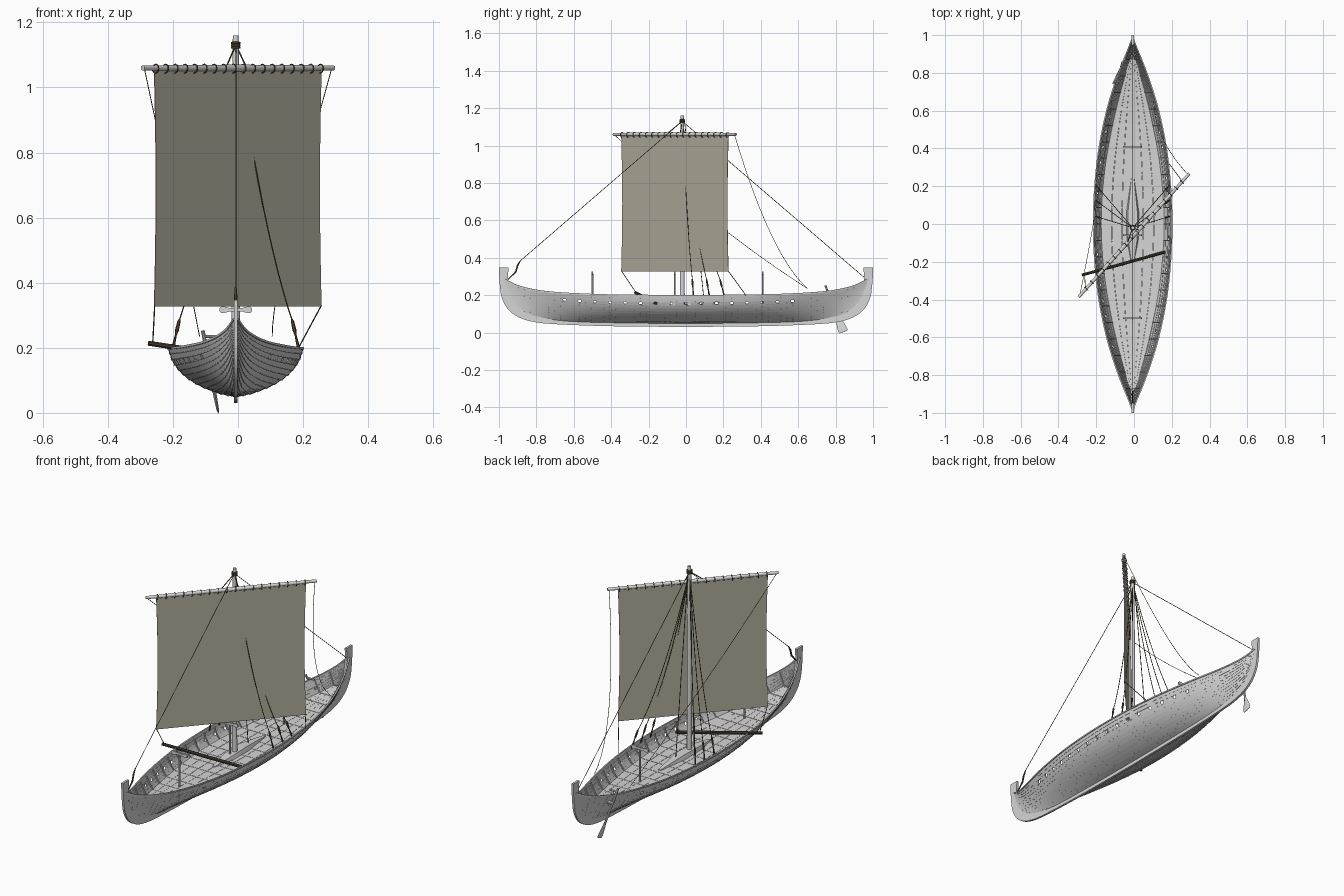
import bpy, bmesh, math
from mathutils import Vector as V, Matrix

if "Cube" in bpy.data.objects:
    bpy.data.objects.remove(bpy.data.objects["Cube"])

CX = -0.007          # hull and mast centre line


def material(name, c):
    m = bpy.data.materials.new(name)
    m.diffuse_color = (*c, 1)
    m.use_nodes = True
    m.node_tree.nodes["Principled BSDF"].inputs["Base Color"].default_value = m.diffuse_color
    return m


WOOD = material("pale grey wood", (0.67, 0.67, 0.67))
SAIL = material("olive canvas", (0.45, 0.425, 0.335))
ROPE = material("brown rope", (0.10, 0.072, 0.03))
SPAR = material("dark spar wood", (0.065, 0.052, 0.033))


def put(name, bm, mat, x=0.0, mirror=False, angle=35):
    bmesh.ops.recalc_face_normals(bm, faces=bm.faces)
    me = bpy.data.meshes.new(name)
    bm.to_mesh(me)
    bm.free()
    me.materials.append(mat)
    me.polygons.foreach_set("use_smooth", [True] * len(me.polygons))
    me.set_sharp_from_angle(angle=math.radians(angle))
    ob = bpy.data.objects.new(name, me)
    ob.location.x = x
    bpy.context.collection.objects.link(ob)
    if mirror:
        ob.modifiers.new("mirror", 'MIRROR')
    return ob


def loft(bm, rings):
    """Closed skin through equal rings of points, capped at both ends."""
    vs = [[bm.verts.new(p) for p in r] for r in rings]
    n = len(vs[0])
    for a, b in zip(vs, vs[1:]):
        for i in range(n):
            bm.faces.new((a[i], a[(i + 1) % n], b[(i + 1) % n], b[i]))
    bm.faces.new(vs[0][::-1])
    bm.faces.new(vs[-1])


def tube(bm, pts, r, n=6):
    pts = [V(p) for p in pts]
    rs = r if isinstance(r, (list, tuple)) else [r] * len(pts)
    d = (pts[-1] - pts[0]).normalized()
    ref = V((1, 0, 0)) if abs(d.z) > 0.8 else V((0, 0, 1))
    rings = []
    for i, p in enumerate(pts):
        t = (pts[min(i + 1, len(pts) - 1)] - pts[max(i - 1, 0)]).normalized()
        a = t.cross(ref).normalized()
        b = t.cross(a)
        rings.append([p + rs[i] * (a * math.cos(q) + b * math.sin(q))
                      for q in [math.tau * (k + .5) / n for k in range(n)]])
    loft(bm, rings)


def box(bm, lo, hi):
    lo, hi = V(lo), V(hi)
    m = Matrix.Translation((lo + hi) / 2) @ Matrix.Diagonal((*(hi - lo), 1))
    bmesh.ops.create_cube(bm, size=1, matrix=m)


def curve(tab, t):
    """Smooth interpolation of (t, value) pairs."""
    t = min(max(t, tab[0][0]), tab[-1][0])
    n = len(tab)
    i = max(k for k in range(n - 1) if tab[k][0] <= t)

    def slope(k):
        a, b = tab[max(k - 1, 0)], tab[min(k + 1, n - 1)]
        return (b[1] - a[1]) / (b[0] - a[0])
    (t0, v0), (t1, v1) = tab[i], tab[i + 1]
    h = t1 - t0
    u = (t - t0) / h
    return (v0 * (1 + 2 * u) * (1 - u) ** 2 + slope(i) * h * u * (1 - u) ** 2
            + v1 * u * u * (3 - 2 * u) + slope(i + 1) * h * u * u * (u - 1))


# Hull lines along |y|: half beam, sheer height, keel seam height
BEAM = [(-.2, .2), (0, .207), (.2, .2), (.4, .178), (.6, .137), (.75, .092), (.85, .055), (.93, .022), (.975, .005)]
SHEER = [(-.4, .2), (0, .197), (.4, .2), (.6, .207), (.75, .218), (.85, .235), (.92, .257), (.975, .287)]
SEAM = [(-.4, .053), (0, .05), (.4, .053), (.65, .06), (.8, .08), (.9, .118), (.95, .165), (.975, .215)]
S = [0, .2, .4, .6, .8, 1]
MIDX, MIDZ = [0, .25, .55, .78, .93, 1], [0, .07, .24, .46, .72, 1]
ENDX, ENDZ = [0, .14, .3, .5, .73, 1], [0, .2, .42, .64, .83, 1]


def section(y, s, off=0.0):
    a = abs(y)
    w, zs, zk = curve(BEAM, a), curve(SHEER, a), curve(SEAM, a)

    def at(q):
        k = a * a
        u = curve(list(zip(S, MIDX)), q) * (1 - k) + curve(list(zip(S, ENDX)), q) * k
        v = curve(list(zip(S, MIDZ)), q) * (1 - k) + curve(list(zip(S, ENDZ)), q) * k
        return V((w * u, y, zk + (zs - zk) * v))
    s = min(s, 1)
    p, d = at(s), (at(min(s + .02, 1)) - at(s - .02 if s > .02 else 0)).normalized()
    p += V((d.z, 0, -d.x)) * off * min(1, w / .05)
    p.x = max(p.x, 0.001)
    return p


# Clinker strakes; the tenth one carries the oar holes
N = 12
YS = [-.975 + 1.95 * i / 70 for i in range(71)]


def strake(bm, i):
    s0, s1 = i / N, min((i + 1) / N + .015, 1)
    loft(bm, [[section(y, s0, .0025), section(y, s1, 0), section(y, s1, -.003), section(y, s0, -.0005)] for y in YS])


bm = bmesh.new()
for i in range(N):
    if i != 9:
        strake(bm, i)
put("hull_strakes", bm, WOOD, CX, True)
bm = bmesh.new()
strake(bm, 9)
oar_strake = put("oar_strake", bm, WOOD, CX)
bm = bmesh.new()
for k in range(16):
    p = section(-.65 + .0813 * k, .797)
    tube(bm, [p - V((.04, 0, 0)), p + V((.04, 0, 0))], .0085, 10)
cutter = put("oar_hole_cutter", bm, WOOD, CX)
cutter.hide_render = True
cut = oar_strake.modifiers.new("holes", 'BOOLEAN')
cut.operation, cut.object, cut.solver = 'DIFFERENCE', cutter, 'EXACT'
bpy.context.view_layer.update()
dg = bpy.context.evaluated_depsgraph_get()
oar_strake.data = bpy.data.meshes.new_from_object(oar_strake.evaluated_get(dg))
oar_strake.modifiers.clear()
bpy.data.objects.remove(cutter)
oar_strake.modifiers.new("mirror", 'MIRROR')

# Small rivets along the laps
bm = bmesh.new()
for i in range(1, N):
    for k in range(58):
        y = -.93 + 1.86 * k / 57
        tube(bm, [section(y, i / N + .012, .001), section(y, i / N + .012, .0033)], .0012, 4)
put("hull_rivets", bm, WOOD, CX, True)

# Keel sweeping up into both stems: outer y,z and inner y,z
PROF = [(0, .03, 0, .06), (.4, .034, .4, .063), (.7, .045, .68, .072), (.83, .06, .8, .092), (.91, .09, .875, .125),
        (.96, .135, .92, .175), (.986, .19, .94, .22), (.995, .25, .95, .265), (.999, .3, .952, .3), (1, .347, .948, .347)]
half = [[curve([(j, p[c]) for j, p in enumerate(PROF)], i / 3) for c in range(4)] for i in range(28)]
full = [(-a, b, -c, d) for a, b, c, d in half[:0:-1]] + [tuple(h) for h in half]
bm = bmesh.new()
loft(bm, [[(-.006, a, b), (.006, a, b), (.006, c, d), (-.006, c, d)] for a, b, c, d in full])
put("keel_and_stems", bm, WOOD, CX)

# Gunwale rails
bm = bmesh.new()
tube(bm, [section(y, 1) + V((0, 0, .001)) for y in YS], .005, 4)
put("gunwale_rails", bm, WOOD, CX, True)


# Deck planks laid in bays, with cross beams and side ribs
def deck_z(y):
    return .132 + .065 * y ** 4


def inside(y, z):
    return next(k / 200 for k in range(201) if section(y, k / 200).z >= z)


bays = [-.87 + 1.74 * i / 20 for i in range(21)]
planks, beams, ribs = bmesh.new(), bmesh.new(), bmesh.new()
for y0, y1 in zip(bays, bays[1:]):
    w0, w1 = [section(y, inside(y, deck_z(y) - .006)).x - .003 for y in (y0, y1)]
    for k in range(6):
        f0, f1 = -1 + k / 3 + .005, -1 + (k + 1) / 3 - .005
        loft(planks, [[(f0 * w, y, z), (f1 * w, y, z), (f1 * w, y, z - .005), (f0 * w, y, z - .005)]
                      for y, w, z in ((y0, w0, deck_z(y0)), (y1, w1, deck_z(y1)))])
for y in bays:
    z = deck_z(y)
    s = inside(y, z)
    w = section(y, inside(y, z - .012)).x - .004
    box(beams, (-w, y - .004, z - .012), (w, y + .004, z + .0015))
    tube(ribs, [section(y, s - .02 + (.98 - s) * k / 5, -.006) for k in range(6)], .004, 4)
put("deck_planks", planks, WOOD, CX)
put("deck_beams", beams, WOOD, CX)
put("side_ribs", ribs, WOOD, CX, True)

# Mast, mast partner and T-shaped spar crutches
MAST = V((CX, -.02, 0))
bm = bmesh.new()
tube(bm, [MAST + V((0, 0, z)) for z in (.06, .5, 1.0, 1.16)], [.014, .013, .011, .009], 14)
put("mast", bm, WOOD)
bm = bmesh.new()
loft(bm, [[(-w, y, .125), (w, y, .125), (w * .7, y, h), (-w * .7, y, h)]
          for y, w, h in ((-.2, .01, .136), (-.08, .034, .15), (.06, .036, .155), (.24, .01, .136))])
put("mast_partner", bm, WOOD, CX)
bm = bmesh.new()
for y in (-.5, -.06, .41):
    tube(bm, [(0, y, .12), (0, y, .315)], .005, 8)
    loft(bm, [[(x, y - .004, .317 - h), (x, y + .004, .317 - h), (x, y + .004, .317 + h), (x, y - .004, .317 + h)]
              for x, h in ((-.05, .005), (-.045, .01), (-.035, .01), (-.022, .006),
                           (.022, .006), (.035, .01), (.045, .01), (.05, .005))])
put("spar_crutches", bm, WOOD, CX)


# Yard, sail and lashing rings
def on_yard(x, z=1.06):
    return V((x, -.06 + 1.115 * x, z))


bm = bmesh.new()
tube(bm, [on_yard(x) for x in (-.293, -.15, 0, .15, .293)], [.008, .0095, .0105, .0095, .008], 12)
put("yard", bm, WOOD)
bm = bmesh.new()
G = 12
rows = [[bm.verts.new(on_yard(.257 * (2 * i / G - 1) * (1 - .02 * math.sin(math.pi * j / G)), .327 + .726 * j / G))
         for i in range(G + 1)] for j in range(G + 1)]
for a, b in zip(rows, rows[1:]):
    for i in range(G):
        bm.faces.new((a[i], a[i + 1], b[i + 1], b[i]))
sail = put("sail", bm, SAIL)
sail.data.shade_flat()
sail.modifiers.new("cloth", 'SOLIDIFY').thickness = .002
bm = bmesh.new()
AX = V((1, 1.115, 0)).normalized()
SIDE = AX.cross(V((0, 0, 1)))
for k in range(18):
    c = on_yard(-.253 + .506 * k / 17)
    tube(bm, [c + SIDE * .0125 * math.cos(q) + V((0, 0, -.002 + .0135 * math.sin(q))) + AX * .0015 * math.sin(q)
              for q in [math.tau * j / 12 * .98 for j in range(13)]], .002, 5)
put("yard_lashings", bm, ROPE)

# Shrouds with tackles, stays, braces and sheets
TOP = V((CX, -.02, 1.13))
ropes, tackle = bmesh.new(), bmesh.new()


def sagging(a, b, drop, side=0.0):
    a, b = V(a), V(b)
    return [a.lerp(b, t) - V((side, 0, drop)) * 4 * t * (1 - t) for t in [i / 12 for i in range(13)]]


for sx in (-1, 1):
    for y in (.04, .125, .205):
        foot = V((CX + sx * .194, y, .195))
        head = TOP.lerp(foot, .9) - V((0, 0, .008))
        tube(ropes, sagging(TOP, head, .085), .002, 5)
        tube(tackle, [head.lerp(foot, t) for t in (-.1, 0, .3, .5, .9, 1.1)], [.002, .005, .006, .003, .005, .003], 6)
tube(ropes, [TOP, (CX, -.89, .38)], .0017, 5)
tube(tackle, [(CX, -.885, .385), (CX, -.9, .36), (CX, -.91, .325), (CX, -.95, .285), (CX, -.97, .26)],
     [.003, .005, .005, .003, .003])
tube(ropes, [TOP, (CX, .97, .28)], .0017, 5)
tube(ropes, sagging(on_yard(.287, 1.055), (.105, .65, .235), .12, .045), .0014, 5)
tube(ropes, sagging(on_yard(-.287, 1.055), (-.118, .65, .235), .04, -.01), .0014, 5)
tube(ropes, [on_yard(-.256, .33), (-.262, -.268, .215)], .002, 5)
tube(ropes, [on_yard(.256, .33), (.186, .32, .2)], .002, 5)
# halyard and mast-head bindings
tube(ropes, [TOP + V((0, .012, 0)), (CX, .1, .14)], .002, 5)
for x in (-.035, .025):
    tube(ropes, [TOP, on_yard(x, 1.065)], .0025, 5)
for z in (1.123, 1.13, 1.137):
    tube(tackle, [(CX + .012 * math.cos(q), -.02 + .012 * math.sin(q), z)
                  for q in [math.tau * j / 12 * .98 for j in range(13)]], .004, 5)
put("rigging_ropes", ropes, ROPE)
put("rigging_tackles", tackle, ROPE)

# Tacking spar lying across the gunwale
bm = bmesh.new()
tube(bm, [(.165, -.148, .148), (-.05, -.208, .18), (-.275, -.27, .214)], [.008, .009, .008], 8)
put("tacking_spar", bm, SPAR)

# Steering oar with tiller
A, B = V((-.108, .745, .252)), V((-.061, .842, .003))
d = (B - A).normalized()
e = (V((0, 1, 0)) - d * d.y).normalized()
f = d.cross(e)
bm = bmesh.new()
tube(bm, [A, A.lerp(B, .72)], .006, 8)
loft(bm, [[A.lerp(B, t) + e * w * a + f * h * b for a, b in ((-1, 0), (0, 1), (1, 0), (0, -1))]
          for t, w, h in ((.6, .006, .006), (.72, .014, .006), (.85, .022, .005), (.97, .026, .004), (1, .022, .002))])
tube(bm, [A.lerp(B, .07) - V((.004, 0, 0)), A.lerp(B, .07) + V((.045, 0, 0))], .005, 8)
tube(bm, [A.lerp(B, .3), A.lerp(B, .3) + V((.03, 0, 0))], .009, 8)
put("steering_oar", bm, WOOD)
